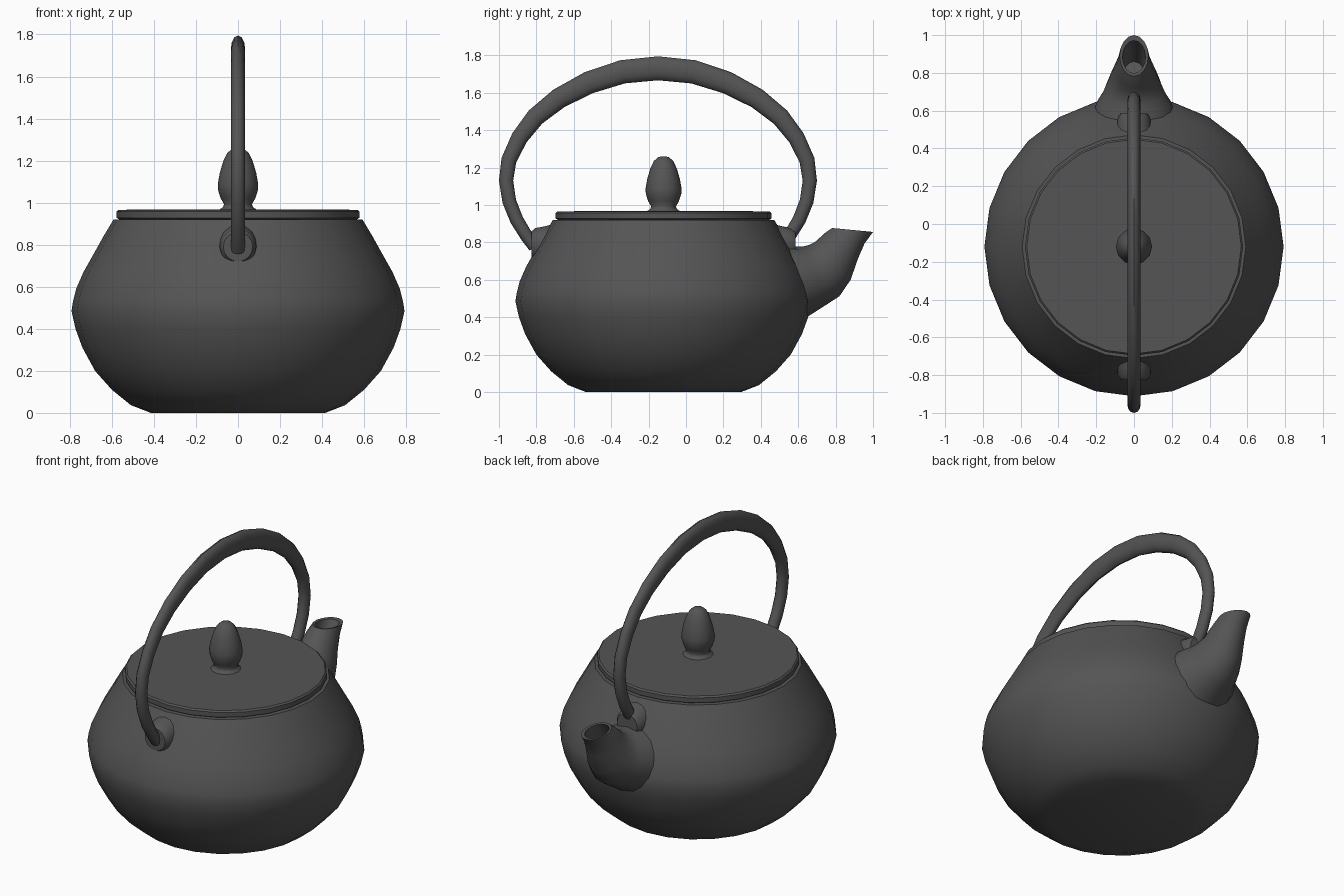
import bpy, bmesh, math
from mathutils import Vector

if "Cube" in bpy.data.objects:
    bpy.data.objects.remove(bpy.data.objects["Cube"])

CY = -0.12  # body axis
iron = bpy.data.materials.new("dark_iron")
iron.diffuse_color = (0.09, 0.09, 0.09, 1)
iron.use_nodes = True
iron.node_tree.nodes["Principled BSDF"].inputs["Base Color"].default_value = iron.diffuse_color


def loft(name, rings, angle=35, caps=True):
    """Skin a list of equal-length point rings."""
    bm = bmesh.new()
    vs = [[bm.verts.new(p) for p in r] for r in rings]
    n = len(rings[0])
    for a, b in zip(vs, vs[1:]):
        for i in range(n):
            j = (i + 1) % n
            bm.faces.new((a[i], a[j], b[j], b[i]))
    if caps:
        bm.faces.new(vs[0][::-1])
        bm.faces.new(vs[-1])
    bmesh.ops.recalc_face_normals(bm, faces=bm.faces)
    me = bpy.data.meshes.new(name)
    bm.to_mesh(me)
    bm.free()
    ob = bpy.data.objects.new(name, me)
    bpy.context.collection.objects.link(ob)
    me.materials.append(iron)
    bpy.ops.object.select_all(action='DESELECT')
    ob.select_set(True)
    bpy.context.view_layer.objects.active = ob
    bpy.ops.object.shade_smooth_by_angle(angle=math.radians(angle))
    return ob


def oval(centre, half_x, half_v, n):
    """Ring spanned by the x axis and the vector half_v."""
    c, v = Vector(centre), Vector(half_v)
    return [c + Vector((half_x * math.cos(t), 0, 0)) + v * math.sin(t)
            for t in (2 * math.pi * i / n for i in range(n))]


def turned(name, profile, n, angle=35):
    return loft(name, [oval((0, CY, z), r, (0, r, 0), n) for r, z in profile], angle)


# Squat body, lid and acorn knob
turned("body", [(.415, 0), (.51, .037), (.60, .11), (.68, .20), (.74, .31), (.773, .40),
                (.792, .485), (.785, .53), (.77, .59), (.735, .67), (.69, .75),
                (.64, .84), (.592, .92)], 24, 40)
turned("lid", [(.565, .92), (.577, .928), (.577, .957), (.568, .966), (.3, .968), (.08, .968)], 24)
turned("knob", [(.09, .966), (.072, .978), (.066, .992), (.082, 1.02), (.095, 1.06), (.096, 1.09),
                (.087, 1.14), (.071, 1.195), (.052, 1.235), (.03, 1.255), (.01, 1.26)], 12, 60)

# Handle lugs, one on each side
for name, s, c in (("front_lug", -1, CY), ("back_lug", 1, CY)):
    loft(name, [oval((0, c + s * d, z), w, (0, 0, h), 16) for d, w, h, z in
                ((.52, .14, .13, .79), (.60, .10, .105, .79), (.64, .09, .095, .79),
                 (.685, .085, .087, .79), (.705, .07, .07, .79))], 50)

# Arched handle: half path as (offset from middle, z, half thickness), mirrored
HY = -0.15
half = [(.66, .775, .032), (.70, .83, .034), (.755, .92, .036), (.795, 1.02, .037),
        (.812, 1.13, .038), (.797, 1.24, .041), (.74, 1.36, .045), (.655, 1.47, .05),
        (.53, 1.57, .055), (.37, 1.654, .06), (.19, 1.712, .063), (0, 1.731, .064)]
path = [(HY - d, z, t) for d, z, t in half] + [(HY + d, z, t) for d, z, t in half[-2::-1]]
rings = []
for i, (y, z, t) in enumerate(path):
    a, b = path[max(i - 1, 0)], path[min(i + 1, len(path) - 1)]
    normal = Vector((0, a[1] - b[1], b[0] - a[0])).normalized()
    rings.append(oval((0, y, z), .034, normal * t, 12))
loft("handle", rings, 50)

# Spout: each section from its top point, bottom point and half width, then back inside
sections = [(.50, .78, .60, .37, .23), (.60, .777, .70, .435, .195), (.635, .78, .755, .47, .165),
            (.66, .787, .82, .512, .145), (.69, .803, .88, .60, .122), (.715, .825, .92, .715, .103),
            (.745, .852, .955, .795, .088), (.782, .877, 1.0, .856, .076),
            (.798, .873, .972, .855, .061), (.765, .82, .92, .765, .058),
            (.72, .75, .86, .66, .055)]
loft("spout", [oval((0, (y1 + y2) / 2, (z1 + z2) / 2), w, (0, (y1 - y2) / 2, (z1 - z2) / 2), 16)
               for y1, z1, y2, z2, w in sections], 45)
